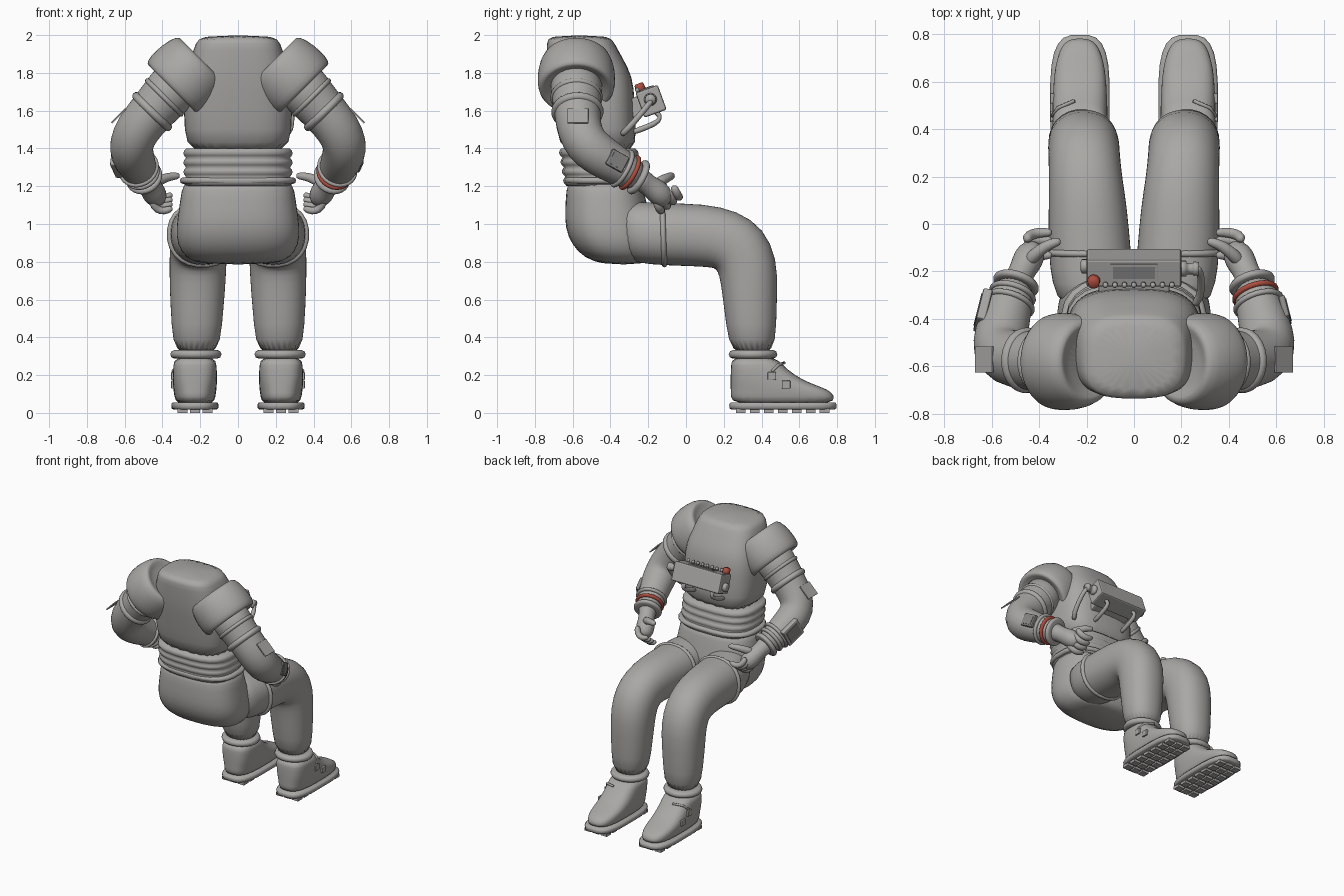
import bpy, bmesh, math
from mathutils import Vector, Matrix

cube = bpy.data.objects.get("Cube")
if cube:
    bpy.data.objects.remove(cube, do_unlink=True)


def material(name, rgb):
    m = bpy.data.materials.new(name)
    m.use_nodes = True
    m.diffuse_color = (*rgb, 1)
    m.node_tree.nodes["Principled BSDF"].inputs["Base Color"].default_value = (*rgb, 1)
    return m


SUIT = material("suit_grey", (0.40, 0.39, 0.375))
DARK = material("device_grey", (0.24, 0.235, 0.23))
RED = material("accent_red", (0.42, 0.075, 0.05))
SEG = 24


def finish(name, bm, mat, mirror=False, sub=0, bevel=0, smooth=True):
    bmesh.ops.recalc_face_normals(bm, faces=bm.faces)
    me = bpy.data.meshes.new(name)
    bm.to_mesh(me)
    bm.free()
    me.materials.append(mat)
    for p in me.polygons:
        p.use_smooth = smooth
    ob = bpy.data.objects.new(name, me)
    bpy.context.collection.objects.link(ob)
    if mirror:
        ob.modifiers.new("Mirror", 'MIRROR').use_mirror_merge = False
    if bevel:
        b = ob.modifiers.new("Bevel", 'BEVEL')
        b.width, b.segments = bevel, 2
    if sub:
        s = ob.modifiers.new("Subdivision", 'SUBSURF')
        s.levels = s.render_levels = sub
    return ob


def skin(name, rings, mat=SUIT, **kw):
    """Bridge rings of points and cap both ends."""
    bm = bmesh.new()
    vs = [[bm.verts.new(p) for p in r] for r in rings]
    n = len(vs[0])
    for a, b in zip(vs, vs[1:]):
        for i in range(n):
            bm.faces.new((a[i], a[(i + 1) % n], b[(i + 1) % n], b[i]))
    bm.faces.new(vs[0])
    bm.faces.new(vs[-1])
    return finish(name, bm, mat, **kw)


def oval(cx, cy, cz, rx, rd, angle=0, e=2.0):
    """Superellipse whose second axis is tilted from +y towards +z."""
    a = math.radians(angle)
    d = Vector((0, math.cos(a), math.sin(a)))
    pts = []
    for i in range(SEG):
        t = math.tau * (i + 0.5) / SEG
        c, s = math.cos(t), math.sin(t)
        u = math.copysign(abs(c) ** (2 / e), c) * rx
        v = math.copysign(abs(s) ** (2 / e), s) * rd
        pts.append(Vector((cx + u, cy, cz)) + d * v)
    return pts


def circle(c, u, v, r, n):
    return [c + (u * math.cos(math.tau * i / n) + v * math.sin(math.tau * i / n)) * r
            for i in range(n)]


def tube(name, path, mat=SUIT, n=SEG, **kw):
    """Round tube through (x, y, z, radius) points."""
    pts = [Vector(p[:3]) for p in path]
    rings, u = [], None
    for i, p in enumerate(pts):
        t = (pts[min(i + 1, len(pts) - 1)] - pts[max(i - 1, 0)]).normalized()
        u = t.orthogonal() if u is None else u - t * u.dot(t)
        u.normalize()
        rings.append(circle(p, u, t.cross(u), path[i][3], n))
    return skin(name, rings, mat, **kw)


def lathe(name, centre, axis, profile, mat=SUIT, n=SEG, **kw):
    """Revolve (distance along axis, radius) pairs."""
    a = Vector(axis).normalized()
    u = a.orthogonal().normalized()
    return skin(name, [circle(Vector(centre) + a * s, u, a.cross(u), r, n)
                       for s, r in profile], mat, **kw)


def band(name, centre, axis, r, t, mat=SUIT, **kw):
    prof = [(-t * math.cos(math.pi * k / 6), r + t * math.sin(math.pi * k / 6))
            for k in range(7)]
    return lathe(name, centre, axis, prof, mat, **kw)


def box(name, frame, size, mat=SUIT, bevel=0.008, **kw):
    bm = bmesh.new()
    bmesh.ops.create_cube(bm, size=1, matrix=frame @ Matrix.Diagonal((*size, 1)))
    return finish(name, bm, mat, bevel=bevel, smooth=False, **kw)


def at(x, y, z, axis='X', deg=0):
    return Matrix.Translation((x, y, z)) @ Matrix.Rotation(math.radians(deg), 4, axis)


# Torso, ribbed waist and hips
skin("torso", [oval(0, y, z, rx, ry, 0, 3) for z, y, rx, ry in (
    (1.36, -.46, .27, .20), (1.5, -.475, .285, .21), (1.65, -.49, .29, .22),
    (1.78, -.505, .28, .225), (1.88, -.535, .25, .2), (1.96, -.56, .225, .18),
    (2.0, -.565, .2, .165))], sub=1)
waist = []
for k in range(17):
    z = 1.2 + 0.2 * k / 16
    puff = 0.014 * abs(math.sin(math.pi * k / 4))
    waist.append(oval(0, -.435 - 0.15 * (z - 1.2), z, .277 + puff, .198 + puff, 0, 2.8))
skin("waist_ribs", waist)
skin("waist_ring", [oval(0, -.435, 1.23 + .017 * math.sin(a), .293 + .017 * math.cos(a),
                         .2 + .017 * math.cos(a), 0, 2.8)
                    for a in (-1.5, -.8, 0, .8, 1.5)])
skin("hips", [oval(0, y, z, rx, ry, 0, 2.6) for z, y, rx, ry in (
    (1.25, -.43, .285, .195), (1.18, -.43, .3, .205), (1.08, -.42, .315, .222),
    (.98, -.41, .33, .232), (.89, -.385, .325, .222), (.82, -.36, .28, .18),
    (.785, -.33, .2, .11))], sub=1)

# Seated legs with seams at thigh and ankle
skin("legs", [oval(*r, 2.2) for r in (
    (.16, -.36, .97, .15, .15, 95), (.175, -.25, .955, .172, .165, 92),
    (.187, -.12, .945, .176, .165, 90), (.195, .08, .942, .166, .168, 86),
    (.205, .205, .92, .155, .167, 65), (.21, .285, .87, .152, .167, 40),
    (.212, .33, .775, .152, .16, 15), (.215, .337, .64, .147, .147, 0),
    (.218, .345, .47, .135, .134, 0), (.22, .353, .3, .12, .117, 0))],
    mirror=True, sub=1)
skin("thigh_seams", [oval(.187, -.12 + .014 * math.sin(a), .945, .176 + .014 * math.cos(a),
                          .162 + .014 * math.cos(a), 92, 2.2)
                     for a in (-1.5, -.8, 0, .8, 1.5)], mirror=True)
skin("ankle_rings", [oval(.223, .355, .31 + .022 * math.sin(a), .115 + .022 * math.cos(a),
                          .108 + .022 * math.cos(a))
                     for a in (-1.5, -.8, 0, .8, 1.5)], mirror=True)

# Boots: upper, welt, treads and buckles
skin("boots", [oval(.228, (a + b) / 2, z, rx, (b - a) / 2, 0, 3) for z, a, b, rx in (
    (.04, .24, .79, .1), (.09, .235, .79, .11), (.125, .235, .755, .115),
    (.155, .235, .66, .117), (.2, .235, .575, .118), (.25, .238, .515, .115),
    (.3, .24, .475, .11))], mirror=True, sub=1)
skin("soles", [oval(.228, .513, z, rx, ry, 0, 3.2) for z, rx, ry in (
    (.018, .115, .275), (.024, .124, .284), (.045, .126, .286), (.056, .118, .278))],
    mirror=True)
for row in range(7):
    for col in (-1, 0, 1):
        box("boot_tread", at(.228 + col * .066, .29 + row * .074, .011),
            (.054, .052, .022), mirror=True, bevel=0)
for y, z in ((.455, .195), (.53, .15)):
    box("boot_buckle", at(.345, y, z), (.018, .045, .042), mirror=True, bevel=.004)
tube("boot_strap", [(.345, .455, .22, .008), (.32, .49, .255, .008), (.25, .52, .265, .008)],
     n=8, mirror=True)

# Shoulder cups and arms
lathe("shoulder_cups", (.33, -.58, 1.73), (.7, 0, -.7), (
    (-.17, .12), (-.2, .15), (-.195, .185), (-.1, .208), (-.01, .208),
    (.025, .195), (.025, .17), (-.01, .13)), mirror=True, sub=1)
tube("arms", [(.28, -.58, 1.79, .15), (.37, -.58, 1.69, .135), (.46, -.575, 1.59, .122),
              (.535, -.565, 1.5, .12), (.568, -.53, 1.42, .118), (.56, -.46, 1.365, .115),
              (.535, -.37, 1.31, .102), (.51, -.29, 1.268, .09), (.495, -.25, 1.245, .07)],
     mirror=True, sub=1)
band("upper_arm_rings", (.455, -.575, 1.595), (.7, .02, -.72), .117, .022, mirror=True)
band("shoulder_joint_rings", (.39, -.58, 1.67), (.7, 0, -.7), .125, .014, mirror=True)
fore = Vector((-.028, .085, -.046))
for p, r, t in ((-.55, .099, .012), (.45, .084, .016)):
    band("forearm_rings", Vector((.51, -.29, 1.268)) + fore * p, fore, r, t, mirror=True)
band("red_wrist_band", (.512, -.297, 1.272), fore, .09, .012, RED)
band("grey_wrist_band", (-.512, -.297, 1.272), (.028, .085, -.046), .09, .012)

# Sleeve patches and forearm devices
box("sleeve_patches", at(.632, -.572, 1.572, 'Y', 45), (.105, .11, .009),
    mirror=True, bevel=.002)
for side, s in ((1, .8), (-1, 1.15)):
    f = at(side * .637, -.365, 1.335, 'Z', side * 14) @ Matrix.Rotation(math.radians(-28), 4, 'X')
    box("forearm_device", f, (.035 * s, .13 * s, .115 * s), DARK if side > 0 else SUIT)
    box("device_screen", f @ at(side * .019 * s, 0, 0), (.004, .095 * s, .08 * s), DARK, 0)

# Gloves
tube("palms", [(.505, -.27, 1.26, .075), (.485, -.225, 1.225, .056), (.465, -.185, 1.195, .058),
               (.445, -.145, 1.165, .068), (.425, -.11, 1.13, .055), (.415, -.095, 1.115, .03)],
     n=16, mirror=True, sub=1)
for i in range(4):
    y, z = -.155 + .032 * i, 1.085 + .024 * i
    tube("finger", [(.455, y - .01, z + .05, .02), (.445, y + .01, z + .005, .024),
                    (.41, y + .022, z - .018, .023), (.37, y + .024, z - .012, .021),
                    (.345, y + .022, z + .002, .013)], n=10, mirror=True, sub=1)
tube("thumbs", [(.455, -.17, 1.2, .03), (.42, -.13, 1.23, .029), (.37, -.09, 1.25, .024),
                (.325, -.075, 1.255, .021), (.308, -.073, 1.255, .012)],
     n=10, mirror=True, sub=1)

# Chest control unit
unit = at(0, -.185, 1.65, 'X', 20)
box("chest_unit", unit, (.4, .125, .14), bevel=.01)
box("chest_bracket", unit @ at(0, -.09, 0), (.3, .1, .1))
box("display_frame", unit @ at(0, .005, .071), (.2, .075, .008), bevel=.002)
box("display", unit @ at(0, .005, .074), (.175, .052, .006), DARK, 0)
up = unit.to_3x3() @ Vector((0, 0, 1))
for i in range(8):
    lathe("switch", unit @ Vector((-.12 + i * .04, -.048, .07)), up,
          ((0, .011), (.016, .011), (.022, .006)), n=10)
lathe("red_knob", unit @ Vector((-.17, -.03, .065)), up,
      ((0, .02), (.012, .028), (.04, .025), (.046, .018)), RED, n=14)

# Hose connectors and hoses
lathe("side_connector", unit @ Vector((.19, 0, .01)), (1, 0, 0),
      ((0, .034), (.03, .034), (.032, .024), (.06, .024), (.062, .03), (.085, .028)), n=16)
tube("side_hose", [(.26, -.18, 1.655, .016), (.28, -.2, 1.63, .016), (.285, -.25, 1.57, .016),
                   (.28, -.31, 1.5, .018), (.25, -.345, 1.47, .018)], n=10, sub=1)
for x in (-.12, .12):
    tube("lower_hose", [(x, -.17, 1.6, .016), (x, -.135, 1.575, .016), (x, -.14, 1.545, .016),
                        (x, -.2, 1.515, .016), (x, -.3, 1.48, .018)], n=10, sub=1)
lathe("left_plug", unit @ Vector((-.19, 0, -.02)), (-1, 0, 0),
      ((0, .03), (.03, .03), (.035, .02)), n=14)
